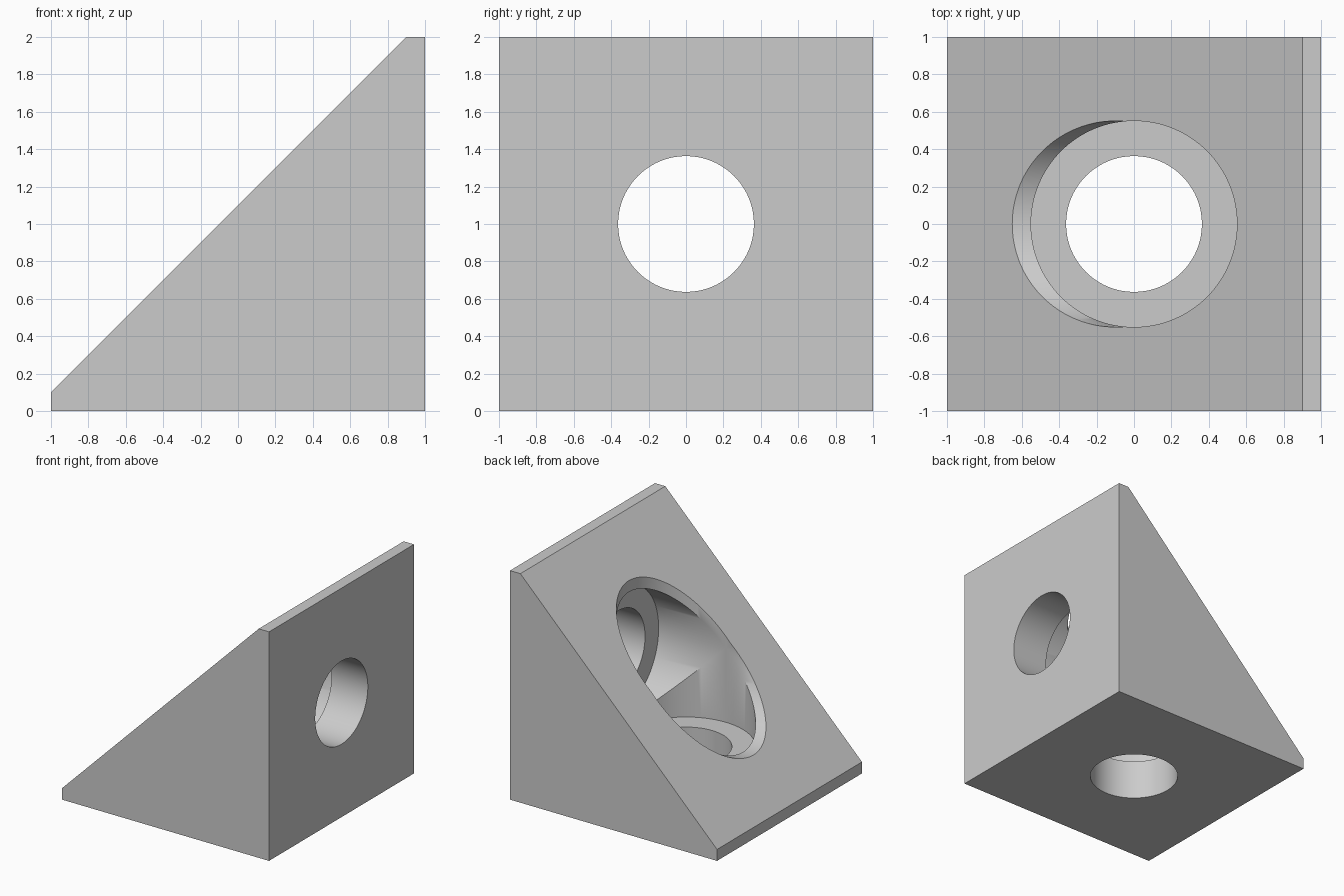
import bpy, bmesh, math
from mathutils import Matrix

HOLE_R, BORE_R, WALL = 0.363, 0.551, 0.35   # hole, counterbore, wall thickness
SEGMENTS = 128

cube = bpy.data.objects.get("Cube")
if cube:
    bpy.data.objects.remove(cube, do_unlink=True)

grey = bpy.data.materials.new("plain grey")
grey.use_nodes = True
grey.diffuse_color = (0.6, 0.6, 0.6, 1)
grey.node_tree.nodes["Principled BSDF"].inputs["Base Color"].default_value = (0.6, 0.6, 0.6, 1)


def add_object(name, bm):
    bmesh.ops.recalc_face_normals(bm, faces=bm.faces)
    mesh = bpy.data.meshes.new(name)
    bm.to_mesh(mesh)
    bm.free()
    mesh.materials.append(grey)
    obj = bpy.data.objects.new(name, mesh)
    bpy.context.collection.objects.link(obj)
    return obj


def stepped_cutter(name, matrix):
    """Lathe a bolt hole that widens into a counterbore, along local z."""
    bm = bmesh.new()
    rings = []
    for r, z in [(HOLE_R, -0.5), (HOLE_R, WALL), (BORE_R, WALL), (BORE_R, 3)]:
        rings.append([bm.verts.new((r * math.cos(a), r * math.sin(a), z))
                      for a in (math.tau * i / SEGMENTS for i in range(SEGMENTS))])
    for low, high in zip(rings, rings[1:]):
        for i in range(SEGMENTS):
            j = (i + 1) % SEGMENTS
            bm.faces.new((low[i], low[j], high[j], high[i]))
    bm.faces.new(rings[0])
    bm.faces.new(rings[-1])
    bm.transform(matrix)
    cutter = add_object(name, bm)
    cutter.hide_render = True
    return cutter


# Wedge body: side profile extruded along y
bm = bmesh.new()
profile = [(-1, 0), (1, 0), (1, 2), (0.9, 2), (-1, 0.1)]
side = bm.faces.new([bm.verts.new((x, -1, z)) for x, z in profile])
extruded = bmesh.ops.extrude_face_region(bm, geom=[side])["geom"]
bmesh.ops.translate(bm, vec=(0, 2, 0),
                    verts=[v for v in extruded if isinstance(v, bmesh.types.BMVert)])
bracket = add_object("corner_bracket", bm)

# Bolt holes through the base and the upright, meeting inside the slope
upright_matrix = Matrix.Translation((1, 0, 1)) @ Matrix.Rotation(-math.pi / 2, 4, "Y")
cutters = [stepped_cutter("base_hole_cutter", Matrix.Identity(4)),
           stepped_cutter("upright_hole_cutter", upright_matrix)]

bpy.ops.object.select_all(action="DESELECT")
bracket.select_set(True)
bpy.context.view_layer.objects.active = bracket
for cutter in cutters:
    mod = bracket.modifiers.new(cutter.name, "BOOLEAN")
    mod.operation = "DIFFERENCE"
    mod.solver = "EXACT"
    mod.object = cutter
    bpy.ops.object.modifier_apply(modifier=mod.name)
    bpy.data.objects.remove(cutter, do_unlink=True)

# Smooth bores with crisp outer edges
bpy.ops.object.shade_smooth_by_angle(angle=math.radians(30))
